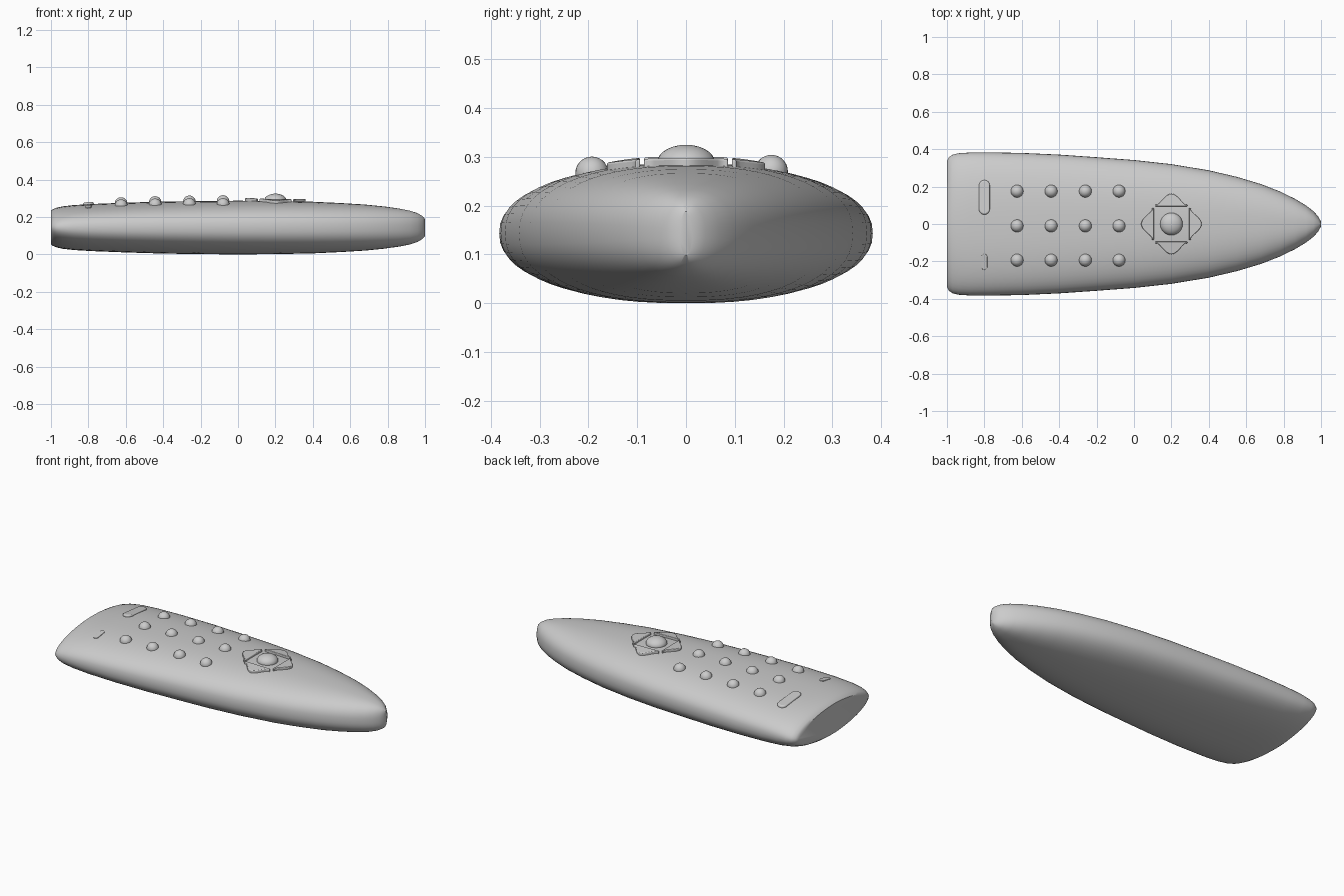
import bpy, bmesh, math
from math import sin, cos, pi

if "Cube" in bpy.data.objects:
    bpy.data.objects.remove(bpy.data.objects["Cube"])

ZC = 0.1435   # height of the widest line of the shell
# Shell stations: x, half width, half height, roundness exponent
STATIONS = [
    (-1.0, 0.335, 0.09, 1.8), (-0.99, 0.357, 0.098, 1.9), (-0.97, 0.37, 0.106, 2.0),
    (-0.94, 0.378, 0.113, 2.1), (-0.88, 0.382, 0.12, 2.25), (-0.78, 0.383, 0.126, 2.35),
    (-0.6, 0.38, 0.133, 2.4), (-0.4, 0.371, 0.139, 2.4), (-0.2, 0.357, 0.142, 2.4),
    (0.0, 0.342, 0.1435, 2.4), (0.2, 0.32, 0.142, 2.4), (0.4, 0.287, 0.138, 2.4),
    (0.55, 0.252, 0.131, 2.4), (0.68, 0.213, 0.123, 2.4), (0.78, 0.174, 0.113, 2.4),
    (0.86, 0.135, 0.102, 2.4), (0.92, 0.099, 0.09, 2.4), (0.96, 0.068, 0.077, 2.4),
    (0.985, 0.04, 0.062, 2.3), (1.0, 0.013, 0.045, 2.2)]


def top_z(x, y):
    """Height of the shell's upper surface."""
    for a, b in zip(STATIONS, STATIONS[1:]):
        if a[0] <= x <= b[0]:
            t = (x - a[0]) / (b[0] - a[0])
            w, h, n = (p + (q - p) * t for p, q in zip(a[1:], b[1:]))
            return ZC + h * max(0, 1 - (abs(y) / w) ** n) ** (1 / n)
    return ZC


def finish(name, bm, angle=35, bevel=0):
    bmesh.ops.recalc_face_normals(bm, faces=bm.faces)
    mesh = bpy.data.meshes.new(name)
    bm.to_mesh(mesh)
    bm.free()
    ob = bpy.data.objects.new(name, mesh)
    bpy.context.collection.objects.link(ob)
    bpy.ops.object.select_all(action='DESELECT')
    ob.select_set(True)
    bpy.context.view_layer.objects.active = ob
    bpy.ops.object.shade_smooth_by_angle(angle=math.radians(angle))
    if bevel:
        mod = ob.modifiers.new("soft_edge", 'BEVEL')
        mod.width, mod.segments = bevel, 3
        mod.limit_method, mod.angle_limit = 'ANGLE', math.radians(50)
    return ob


def raised_button(name, outline, rise, bevel):
    """Flat button whose top follows the shell."""
    bm = bmesh.new()
    low = [bm.verts.new((x, y, top_z(x, y) - 0.02)) for x, y in outline]
    high = [bm.verts.new((x, y, top_z(x, y) + rise)) for x, y in outline]
    bm.faces.new(low)
    bm.faces.new(high)
    n = len(outline)
    for i in range(n):
        j = (i + 1) % n
        bm.faces.new((low[i], low[j], high[j], high[i]))
    return finish(name, bm, 50, bevel)


def dome(name, x, y, z, r, rz):
    bm = bmesh.new()
    bmesh.ops.create_uvsphere(bm, u_segments=24, v_segments=14, radius=1)
    for v in bm.verts:
        v.co = (x + v.co.x * r, y + v.co.y * r, z + v.co.z * rz)
    return finish(name, bm)


def pill(x, y0, y1, r, steps=8):
    pts = []
    for k in range(2 * steps + 2):
        end = k > steps
        a = pi * (k - (1 if end else 0)) / steps
        pts.append((x + r * cos(a), (y0 + r if end else y1 - r) + r * sin(a)))
    return pts


# Shell, lofted from superellipse sections
SIDES = 56
bm = bmesh.new()
rings = []
for x, w, h, n in STATIONS:
    ring = []
    for k in range(SIDES):
        a = 2 * pi * k / SIDES
        c, s = cos(a), sin(a)
        ring.append(bm.verts.new((x, w * math.copysign(abs(c) ** (2 / n), c),
                                  ZC + h * math.copysign(abs(s) ** (2 / n), s))))
    rings.append(ring)
for a, b in zip(rings, rings[1:]):
    for k in range(SIDES):
        j = (k + 1) % SIDES
        bm.faces.new((a[k], a[j], b[j], b[k]))
bm.faces.new(rings[0])
bm.faces.new(rings[-1])
finish("shell", bm, 40)

# Keypad
for i, x in enumerate((-0.625, -0.443, -0.26, -0.08)):
    for j, y in enumerate((-0.193, -0.01, 0.175)):
        dome(f"key_{i}_{j}", x, y, top_z(x, y) - 0.004, 0.034, 0.034)

# Power bar and small indicator
raised_button("power_bar", pill(-0.8, 0.05, 0.235, 0.029), 0.012, 0.008)
raised_button("indicator", pill(-0.8, -0.245, -0.16, 0.016), 0.004, 0.002)

# Navigation pad: centre dome and four direction keys
NX = 0.2
dome("select_button", NX, 0, 0.287, 0.06, 0.038)
for q, side in enumerate(("right", "back", "left", "front")):
    pts = []
    for k in range(17):
        t = -1 + k / 8
        u, v = 0.094 + 0.064 * ((1 + cos(pi * t)) / 2) ** 0.8 + 0.004, 0.086 * t
        if abs(t) == 1:
            u += 0.006
        pts.append((u, v))
    pts += [(0.094, 0.086), (0.094, -0.086)]
    c, s = cos(q * pi / 2), sin(q * pi / 2)
    raised_button(f"direction_key_{side}",
                  [(NX + u * c - v * s, u * s + v * c) for u, v in pts], 0.015, 0.004)
